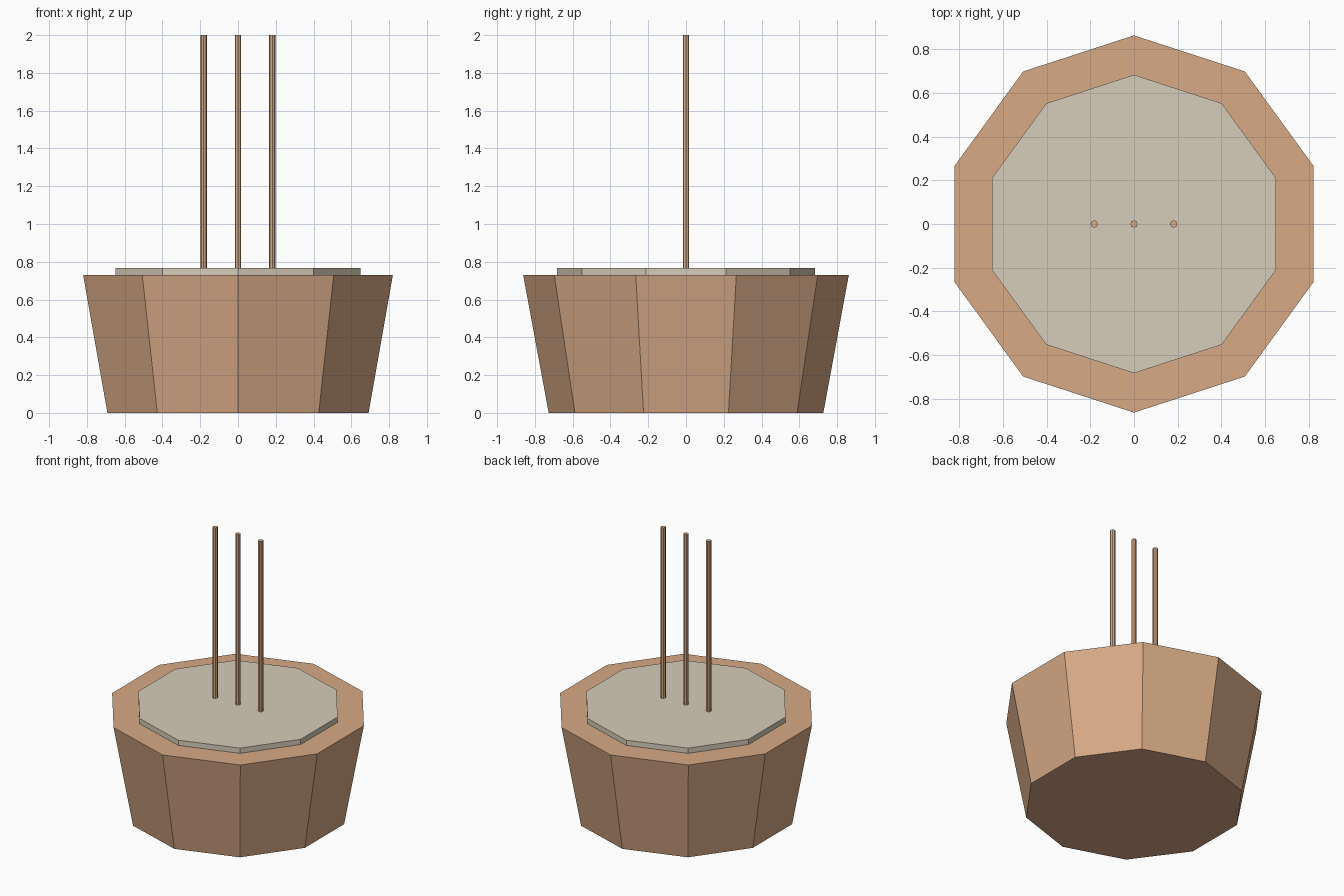
import bpy, bmesh, math

if "Cube" in bpy.data.objects:
    bpy.data.objects.remove(bpy.data.objects["Cube"])


def material(name, rgb):
    m = bpy.data.materials.new(name)
    m.diffuse_color = (*rgb, 1.0)
    m.use_nodes = True
    m.node_tree.nodes["Principled BSDF"].inputs["Base Color"].default_value = m.diffuse_color
    return m


terracotta = material("terracotta", (0.68, 0.40, 0.238))
pale_soil = material("pale_soil", (0.672, 0.604, 0.479))


def prism(name, sides, r_bottom, r_top, z0, z1, mat, x=0.0):
    """Flat-sided (tapered) prism with a corner pointing along +y."""
    bm = bmesh.new()
    rings = []
    for r, z in ((r_bottom, z0), (r_top, z1)):
        ring = []
        for i in range(sides):
            a = math.pi / 2 + 2 * math.pi * i / sides
            ring.append(bm.verts.new((r * math.cos(a) + x, r * math.sin(a), z)))
        rings.append(ring)
    low, high = rings
    bm.faces.new(low[::-1])
    bm.faces.new(high)
    for i in range(sides):
        j = (i + 1) % sides
        bm.faces.new((low[i], low[j], high[j], high[i]))
    mesh = bpy.data.meshes.new(name)
    bm.to_mesh(mesh)
    bm.free()
    mesh.materials.append(mat)
    obj = bpy.data.objects.new(name, mesh)
    bpy.context.collection.objects.link(obj)
    return obj


# Tapered ten-sided pot
prism("pot", 10, 0.727, 0.862, 0.0, 0.73, terracotta)

# Thin slab of soil resting on the pot
prism("soil", 10, 0.682, 0.682, 0.73, 0.768, pale_soil)

# Three upright sticks
for label, x in (("left", -0.182), ("middle", 0.0), ("right", 0.182)):
    prism(f"{label}_stick", 8, 0.017, 0.017, 0.768, 2.0, terracotta, x)
